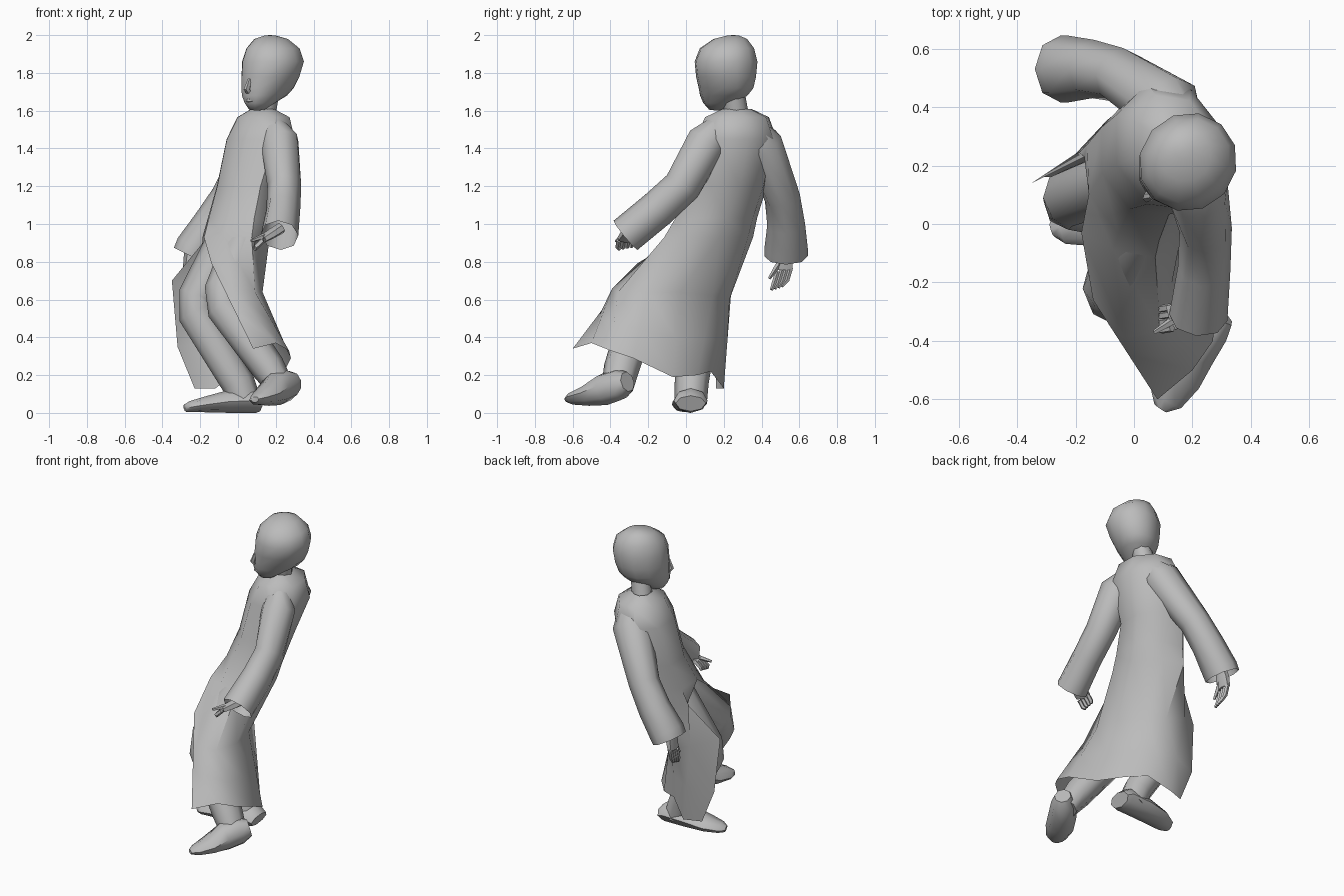
import bpy, bmesh, math
from mathutils import Vector as V

cube = bpy.data.objects.get("Cube")
if cube:
    bpy.data.objects.remove(cube)

grey = bpy.data.materials.new("plain grey")
grey.use_nodes = True
grey.diffuse_color = (0.5, 0.5, 0.5, 1)
grey.node_tree.nodes["Principled BSDF"].inputs["Base Color"].default_value = (0.5, 0.5, 0.5, 1)


def finish(name, bm, angle=50):
    bmesh.ops.remove_doubles(bm, verts=bm.verts, dist=0.0005)
    bmesh.ops.recalc_face_normals(bm, faces=bm.faces)
    mesh = bpy.data.meshes.new(name)
    bm.to_mesh(mesh)
    bm.free()
    mesh.materials.append(grey)
    obj = bpy.data.objects.new(name, mesh)
    bpy.context.collection.objects.link(obj)
    bpy.ops.object.select_all(action='DESELECT')
    obj.select_set(True)
    bpy.context.view_layer.objects.active = obj
    bpy.ops.object.shade_smooth_by_angle(angle=math.radians(angle))


def loft(name, rows, closed=True, caps=()):
    """Skin a list of point rows; caps lists the rows to fill."""
    bm = bmesh.new()
    grid = [[bm.verts.new(p) for p in row] for row in rows]
    count = len(rows[0])
    for a, b in zip(grid, grid[1:]):
        for i in range(count if closed else count - 1):
            j = (i + 1) % count
            bm.faces.new((a[i], a[j], b[j], b[i]))
    for k in caps:
        bm.faces.new(grid[k])
    finish(name, bm)


def tube(name, stations, ref, sides=8, caps=(0, -1)):
    """Stations are (centre, radius along side, radius along ref)."""
    pts = [V(s[0]) for s in stations]
    rows = []
    for k, (p, (_, rs, rr)) in enumerate(zip(pts, stations)):
        t = (pts[min(k + 1, len(pts) - 1)] - pts[max(k - 1, 0)]).normalized()
        side = t.cross(V(ref)).normalized()
        up = side.cross(t)
        rows.append([p + side * rs * math.cos(a) + up * rr * math.sin(a)
                     for a in (math.tau * i / sides for i in range(sides))])
    loft(name, rows, True, caps)


def ring(centre, depth, width, forward=(-0.94, -0.33, 0), sides=8):
    """Level ellipse that starts and ends at its front point."""
    fwd = V(forward)
    lat = V((-fwd.y, fwd.x, 0))
    return [V(centre) + fwd * depth * math.cos(a) + lat * width * math.sin(a)
            for a in (math.tau * i / sides for i in range(sides + 1))]


# Robe: closed rings above the waist, split in front below it
waist = ring((-.01, .12, .93), .18, .25)
waist[0], waist[-1] = V((-.18, -.03, .93)), V((-.17, .23, .92))
thigh = [V(p) for p in (
    (-.14, -.26, .79), (-.03, -.39, .66), (.09, -.36, .64), (.13, -.2, .64), (.1, -.03, .64),
    (.02, .14, .62), (-.06, .23, .6), (-.2, .24, .65), (-.35, .14, .7))]
hem = [V(p) for p in (
    (.08, -.6, .34), (.2, -.5, .37), (.27, -.4, .33), (.28, -.28, .29), (.23, -.07, .19),
    (.12, .06, .2), (0, .13, .22), (-.12, .2, .13), (-.23, .16, .13))]
shin = [a.lerp(b, 0.55) for a, b in zip(thigh, hem)]
shin[-1] = V((-.32, .16, .35))
loft("robe", [
    ring((.13, .27, 1.61), .06, .08), ring((.135, .27, 1.565), .145, .18),
    ring((.12, .265, 1.45), .19, .23), ring((.05, .23, 1.2), .17, .21),
    ring((.01, .16, 1.03), .175, .23), waist, thigh, shin, hem], closed=False)

# Sleeves, open at the cuffs
tube("left_sleeve", [
    ((.18, .18, 1.53), .06, .06), ((.22, .11, 1.435), .105, .11), ((.245, -.02, 1.2), .09, .1),
    ((.24, -.15, 1.08), .09, .1), ((.22, -.32, .94), .1, .1)], (0, 0, 1), caps=(0,))
tube("right_sleeve", [
    ((.17, .34, 1.52), .07, .07), ((.12, .4, 1.43), .12, .11), ((-.05, .51, 1.14), .095, .095),
    ((-.14, .53, 1), .1, .1), ((-.23, .53, .87), .105, .115), ((-.25, .53, .83), .1, .115)],
    (0, 1, 0), caps=(0,))


# Hands: palm, four curled fingers and a thumb
def hand(side, wrist, knuckle, tip, spread, thumb):
    wrist, knuckle, tip, spread = V(wrist), V(knuckle), V(tip), V(spread)
    palm = [(wrist, .03, .035), (wrist.lerp(knuckle, .5), .028, .05), (knuckle, .022, .05)]
    tube(side + "_palm", palm, spread, 6)
    bend = knuckle.lerp(tip, .5) + (knuckle - wrist) * .15
    for i in range(4):
        off = spread * (i - 1.5) * .024
        tube(f"{side}_finger_{i + 1}", [(knuckle + off, .014, .014), (bend + off, .014, .014),
                                        (tip + off * .8, .009, .009)], spread, 5)
    base = wrist.lerp(knuckle, .4)
    tube(side + "_thumb", [(base, .017, .017), (base.lerp(V(thumb), .5), .015, .015),
                           (thumb, .008, .008)], (.3, .2, .9), 5)


hand("left", (.23, -.28, .98), (.13, -.32, .92), (.09, -.32, .87), (0, 1, .2), (.07, -.37, .91))
hand("right", (-.25, .52, .88), (-.27, .52, .76), (-.26, .48, .66), (0, .95, .3), (-.26, .44, .71))

# Legs
tube("planted_leg", [
    ((-.03, .16, .94), .12, .11), ((-.22, .09, .61), .1, .1), ((-.22, .08, .53), .1, .1),
    ((0, .03, .16), .09, .09), ((.04, .025, .05), .085, .085)], (0, 1, 0))
tube("lifted_leg", [
    ((.04, .02, .92), .11, .11), ((-.08, -.22, .64), .1, .1), ((-.07, -.24, .56), .1, .1),
    ((.16, -.34, .24), .09, .095), ((.23, -.365, .13), .07, .085)], (0, 1, 0))

# Shoes
tube("planted_shoe", [
    ((.135, .025, .05), .08, .045), ((.1, .025, .065), .09, .065), ((-.05, .02, .06), .09, .06),
    ((-.17, .01, .045), .085, .042), ((-.25, -.01, .033), .06, .03), ((-.28, -.02, .025), .025, .02)],
    (0, 0, 1))
tube("lifted_shoe", [
    ((.3, -.31, .165), .05, .055), ((.26, -.35, .15), .075, .085), ((.2, -.43, .125), .085, .088),
    ((.15, -.52, .09), .085, .055), ((.11, -.6, .075), .06, .032), ((.09, -.63, .07), .025, .015)],
    (-.2, 0, 1))

# Head, neck and face
face = (-.66, -.75, 0)
tube("neck", [((.13, .27, 1.56), .065, .065), ((.16, .25, 1.7), .06, .06)], face)
loft("head", [ring(c, depth, width, face, 12) for c, depth, width in (
    ((.1, .165, 1.6), 0, 0), ((.1, .165, 1.605), .045, .04), ((.115, .175, 1.64), .09, .075),
    ((.14, .2, 1.68), .14, .105), ((.157, .212, 1.72), .157, .13), ((.172, .212, 1.78), .168, .15),
    ((.185, .212, 1.86), .172, .165), ((.185, .217, 1.93), .15, .14), ((.175, .235, 1.98), .09, .09),
    ((.17, .25, 1.998), .03, .03), ((.17, .25, 2), 0, 0))], closed=False)
tube("nose", [
    ((.064, .095, 1.77), .01, .012), ((.048, .092, 1.715), .018, .02), ((.062, .112, 1.69), .016, .016)],
    face, 6)
tube("lips", [
    ((.046, .14, 1.655), .008, .01), ((.055, .108, 1.655), .012, .014), ((.092, .1, 1.655), .008, .01)],
    face, 6)
